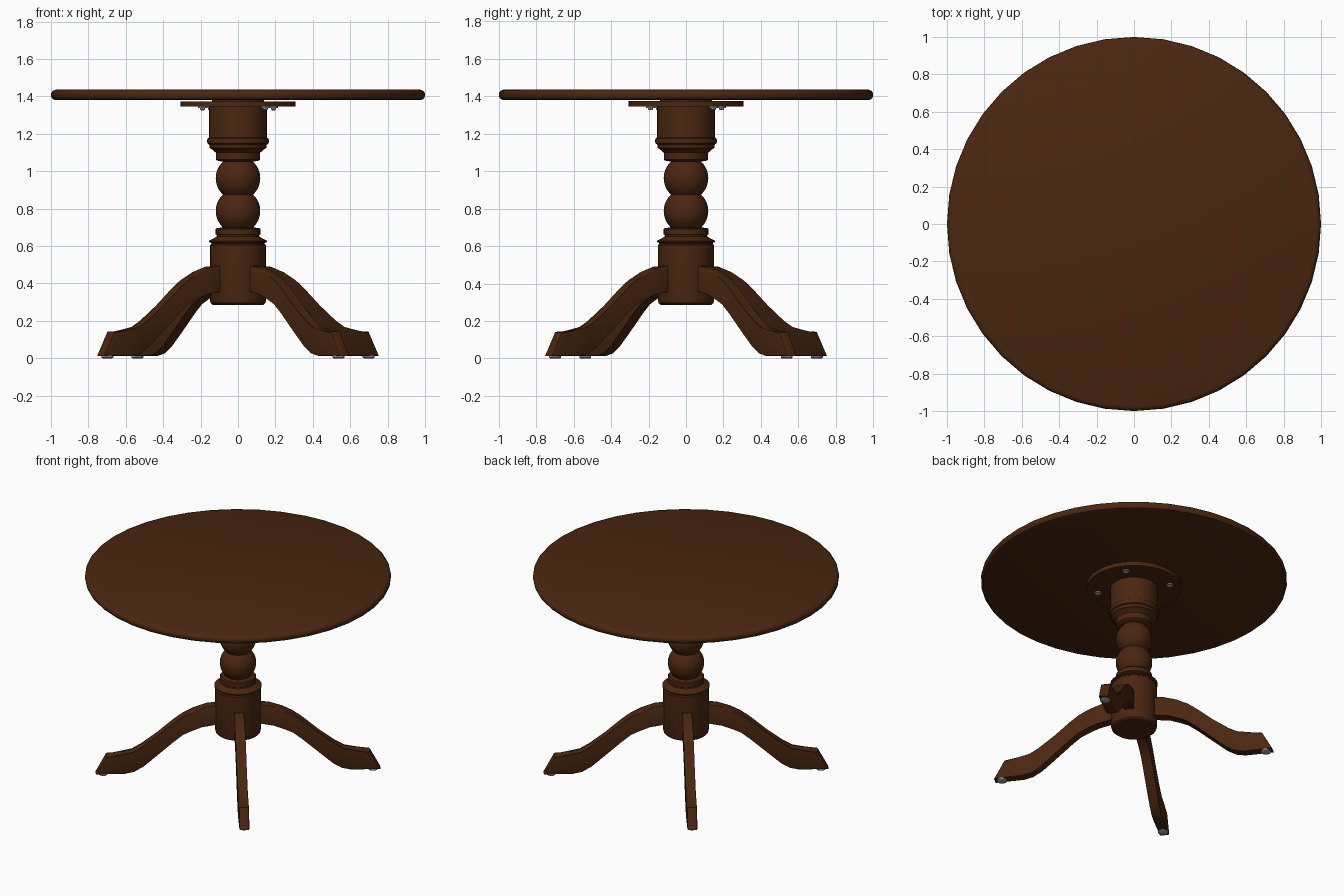
import bpy, bmesh, math
from mathutils import Matrix, Vector

if "Cube" in bpy.data.objects:
    bpy.data.objects.remove(bpy.data.objects["Cube"])


def material(name, rgb):
    m = bpy.data.materials.new(name)
    m.diffuse_color = (*rgb, 1)
    m.use_nodes = True
    m.node_tree.nodes["Principled BSDF"].inputs["Base Color"].default_value = m.diffuse_color
    return m


WOOD = material("dark brown wood", (0.068, 0.0195, 0.005))
METAL = material("grey metal", (0.30, 0.32, 0.33))
LEG_ANGLES = [math.radians(37.6 + 90 * i) for i in range(4)]


def finish(name, bm, mat, angle=35):
    bmesh.ops.recalc_face_normals(bm, faces=bm.faces)
    mesh = bpy.data.meshes.new(name)
    bm.to_mesh(mesh)
    bm.free()
    mesh.materials.append(mat)
    ob = bpy.data.objects.new(name, mesh)
    bpy.context.collection.objects.link(ob)
    bpy.ops.object.select_all(action='DESELECT')
    ob.select_set(True)
    bpy.context.view_layer.objects.active = ob
    bpy.ops.object.shade_smooth_by_angle(angle=math.radians(angle))
    return ob


def lathe(name, profile, segments, mat, at=(0, 0)):
    """Revolve (radius, height) points about a vertical axis, with capped ends."""
    bm = bmesh.new()
    rings = []
    for r, z in profile:
        rings.append([bm.verts.new((at[0] + r * math.cos(2 * math.pi * i / segments),
                                    at[1] + r * math.sin(2 * math.pi * i / segments), z))
                      for i in range(segments)])
    for a, b in zip(rings, rings[1:]):
        for i in range(segments):
            j = (i + 1) % segments
            bm.faces.new((a[i], a[j], b[j], b[i]))
    bm.faces.new(rings[0][::-1])
    bm.faces.new(rings[-1])
    return finish(name, bm, mat)


def ball(z, r, half):
    """Profile points of a truncated ball, from bottom to top."""
    a = math.asin(half / r)
    return [(r * math.cos(a * t / 6), z + r * math.sin(a * t / 6)) for t in range(-6, 7)]


# Round top with a softened rim
lathe("table_top", [(0.975, 1.38), (0.99, 1.385), (0.998, 1.396), (1.0, 1.408),
                    (0.998, 1.42), (0.99, 1.43), (0.975, 1.436)], 40, WOOD)

# Mounting plate under the top
lathe("mounting_plate", [(0.308, 1.345), (0.308, 1.374)], 40, WOOD)
lathe("plate_spacer", [(0.14, 1.374), (0.14, 1.38)], 32, WOOD)

# Turned column
column = [(0.135, 0.286), (0.146, 0.295), (0.15, 0.31), (0.15, 0.605), (0.143, 0.61),
          (0.143, 0.617), (0.155, 0.622), (0.155, 0.628), (0.135, 0.638), (0.115, 0.65),
          (0.113, 0.658), (0.119, 0.663), (0.119, 0.69), (0.112, 0.697)]
column += ball(0.787, 0.119, 0.088) + ball(0.963, 0.119, 0.088)
column += [(0.112, 1.057), (0.117, 1.062), (0.119, 1.10), (0.128, 1.106), (0.14, 1.118),
           (0.152, 1.124), (0.154, 1.143), (0.163, 1.148), (0.166, 1.162),
           (0.163, 1.175), (0.155, 1.18), (0.155, 1.345)]
lathe("column", column, 32, WOOD)

# Curved legs: side profile extruded to the leg width
upper = [(0.10, 0.497), (0.20, 0.49), (0.29, 0.46), (0.36, 0.42), (0.42, 0.375),
         (0.53, 0.28), (0.63, 0.195), (0.69, 0.16), (0.76, 0.145), (0.86, 0.142)]
lower = [(0.93, 0.012), (0.74, 0.012), (0.68, 0.025), (0.62, 0.06), (0.55, 0.125),
         (0.42, 0.24), (0.36, 0.288), (0.31, 0.32), (0.24, 0.348), (0.10, 0.36)]
HALF = 0.033
for n, ang in enumerate(LEG_ANGLES, 1):
    bm = bmesh.new()
    sides = [[bm.verts.new((r, s * HALF, z)) for r, z in upper + lower] for s in (-1, 1)]
    count = len(sides[0])
    for i in range(count):
        j = (i + 1) % count
        bm.faces.new((sides[0][i], sides[0][j], sides[1][j], sides[1][i]))
    rims = [bm.faces.new(s) for s in sides]
    edges = list({e for f in rims for e in f.edges})
    bmesh.ops.bevel(bm, geom=edges, offset=0.008, segments=2, profile=0.5, affect='EDGES')
    bmesh.ops.transform(bm, matrix=Matrix.Rotation(ang, 4, 'Z'), verts=bm.verts)
    finish(f"leg_{n}", bm, WOOD)

    # Glide under the foot, and washer and screw under the plate
    d = Vector((math.cos(ang), math.sin(ang)))
    lathe(f"foot_glide_{n}", [(0.026, 0.0), (0.032, 0.004), (0.032, 0.014)], 16, METAL, d * 0.882)
    lathe(f"washer_{n}", [(0.024, 1.338), (0.024, 1.346)], 16, METAL, d * 0.24)
    lathe(f"screw_head_{n}", [(0.008, 1.326), (0.013, 1.33), (0.013, 1.339)], 8, METAL, d * 0.24)
